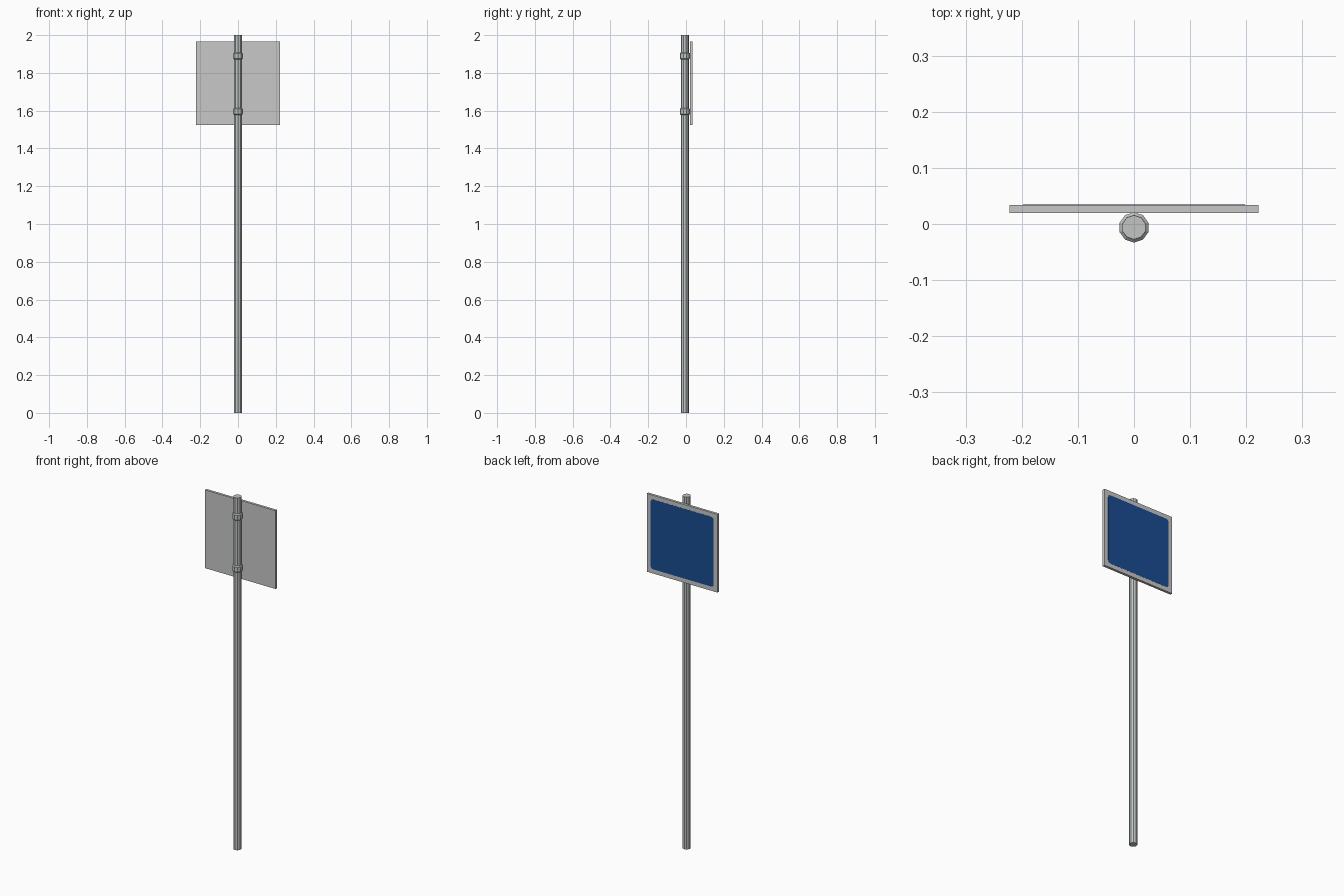
import bpy
import bmesh
from math import cos, sin, pi, radians
from mathutils import Matrix, Vector

cube = bpy.data.objects.get("Cube")
if cube:
    bpy.data.objects.remove(cube, do_unlink=True)


def material(name, rgb):
    m = bpy.data.materials.new(name)
    m.use_nodes = True
    m.diffuse_color = (*rgb, 1)
    bsdf = next(n for n in m.node_tree.nodes if n.type == 'BSDF_PRINCIPLED')
    bsdf.inputs["Base Color"].default_value = (*rgb, 1)
    return m


steel = material("galvanised grey", (0.54, 0.56, 0.56))
panel_grey = material("panel grey", (0.58, 0.58, 0.58))
blue = material("sign blue", (0.011, 0.073, 0.29))

POLE_Y, POLE_R, SIDES = -0.006, 0.0215, 10
PANEL_Z, PANEL_HALF = 1.745, 0.222
PANEL_FRONT, PANEL_BACK = 0.02, 0.034


def make_object(name, bm, mat):
    bmesh.ops.recalc_face_normals(bm, faces=bm.faces)
    mesh = bpy.data.meshes.new(name)
    bm.to_mesh(mesh)
    bm.free()
    mesh.materials.append(mat)
    obj = bpy.data.objects.new(name, mesh)
    bpy.context.collection.objects.link(obj)
    return obj


def cylinder(name, radius, z0, z1, mat, chamfer=0):
    bm = bmesh.new()
    place = Matrix.Translation((0, POLE_Y, (z0 + z1) / 2))
    bmesh.ops.create_cone(bm, cap_ends=True, segments=SIDES, radius1=radius,
                          radius2=radius, depth=z1 - z0, matrix=place)
    obj = make_object(name, bm, mat)
    if chamfer:
        bev = obj.modifiers.new("chamfer", 'BEVEL')
        bev.width = chamfer
        bev.segments = 1
        bev.limit_method = 'ANGLE'
        bev.angle_limit = radians(60)


def rounded_plate(name, half, corner, y0, y1, mat, steps=4):
    # square outline with rounded corners, extruded along y
    bm = bmesh.new()
    verts = []
    for quarter in range(4):
        mid = (quarter + 0.5) * pi / 2
        cx = (half - corner) * (1 if cos(mid) > 0 else -1)
        cz = (half - corner) * (1 if sin(mid) > 0 else -1)
        for i in range(steps + 1):
            a = (quarter + i / steps) * pi / 2
            verts.append(bm.verts.new((cx + corner * cos(a), y0,
                                       PANEL_Z + cz + corner * sin(a))))
    face = bm.faces.new(verts)
    new = bmesh.ops.extrude_face_region(bm, geom=[face])["geom"]
    bmesh.ops.translate(bm, vec=Vector((0, y1 - y0, 0)),
                        verts=[v for v in new if isinstance(v, bmesh.types.BMVert)])
    make_object(name, bm, mat)


# Pole
cylinder("pole", POLE_R, 0, 2, steel)

# Clamps holding the panel to the pole
for label, z in (("lower", 1.595), ("upper", 1.89)):
    cylinder(label + "_clamp", 0.027, z - 0.018, z + 0.018, steel, chamfer=0.005)

# Square sign panel
bm = bmesh.new()
bmesh.ops.create_cube(bm, size=1)
bmesh.ops.scale(bm, vec=(2 * PANEL_HALF, PANEL_BACK - PANEL_FRONT, 2 * PANEL_HALF), verts=bm.verts)
bmesh.ops.translate(bm, vec=(0, (PANEL_FRONT + PANEL_BACK) / 2, PANEL_Z), verts=bm.verts)
make_object("sign_panel", bm, panel_grey)

# Blue painted field, leaving a pale border round the edge
rounded_plate("blue_field", PANEL_HALF - 0.024, 0.016, PANEL_BACK - 0.001, PANEL_BACK + 0.0005, blue)
